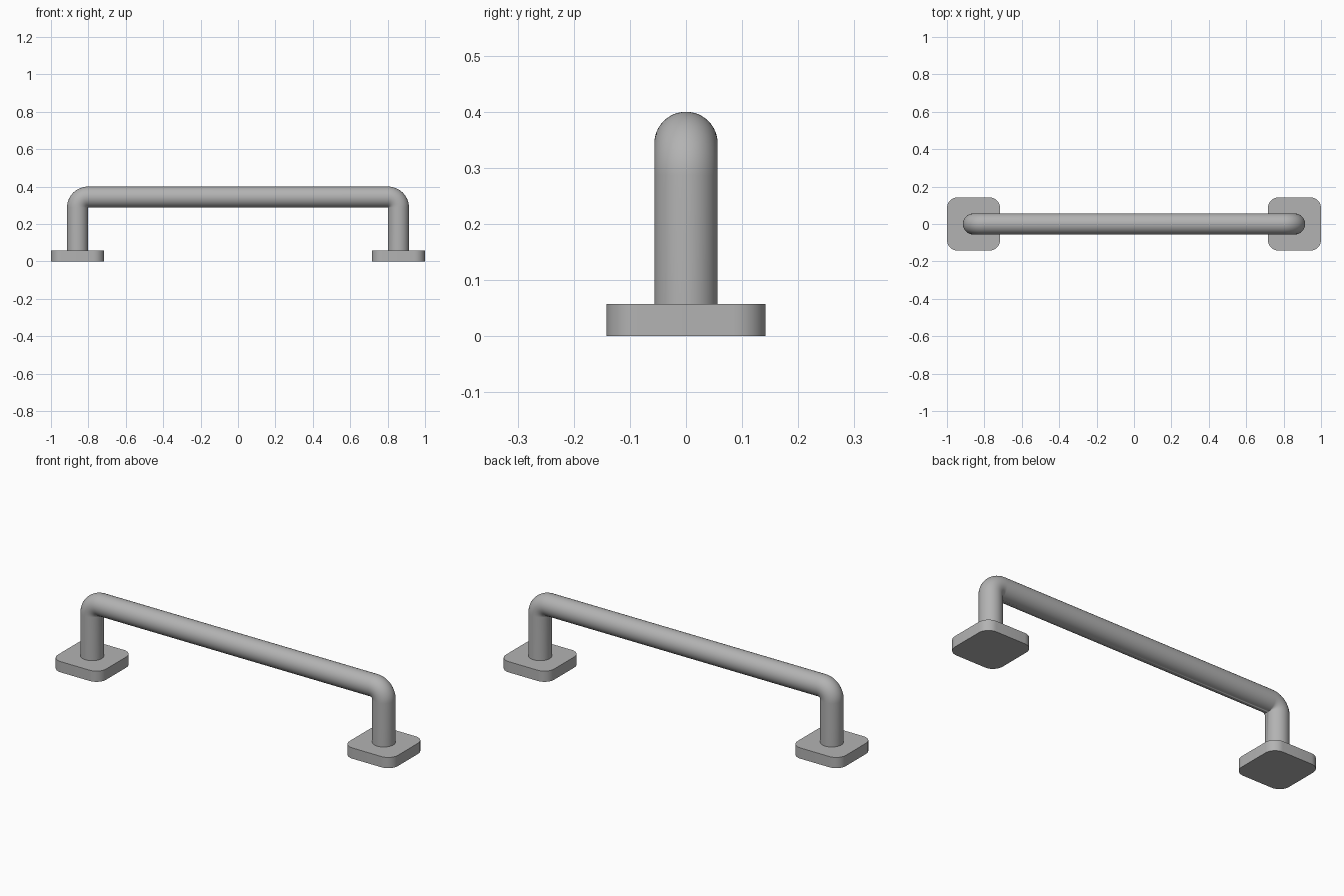
import bpy, bmesh
from math import sin, cos, pi, radians
from mathutils import Vector

cube = bpy.data.objects.get("Cube")
if cube:
    bpy.data.objects.remove(cube, do_unlink=True)

metal = bpy.data.materials.new("satin_grey_metal")
metal.use_nodes = True
grey = (0.45, 0.45, 0.45, 1)
metal.diffuse_color = grey
metal.node_tree.nodes["Principled BSDF"].inputs["Base Color"].default_value = grey

LEG_X = 0.858       # leg centre
PLATE = 0.284       # plate width
PLATE_H = 0.057
R = 0.0565          # bar radius, also the bend radius
TOP = 0.4
SIDES, STEPS = 48, 16


def finish(name, bm):
    bmesh.ops.recalc_face_normals(bm, faces=bm.faces)
    mesh = bpy.data.meshes.new(name)
    bm.to_mesh(mesh)
    bm.free()
    mesh.materials.append(metal)
    obj = bpy.data.objects.new(name, mesh)
    bpy.context.collection.objects.link(obj)
    bpy.ops.object.select_all(action='DESELECT')
    obj.select_set(True)
    bpy.context.view_layer.objects.active = obj
    bpy.ops.object.shade_smooth_by_angle(angle=radians(35))


# Mounting plates with rounded vertical corners
for side, x in (("left", LEG_X), ("right", -LEG_X)):
    bm = bmesh.new()
    bmesh.ops.create_cube(bm, size=1)
    for v in bm.verts:
        v.co = (v.co.x * PLATE + x, v.co.y * PLATE, (v.co.z + 0.5) * PLATE_H)
    upright = [e for e in bm.edges if abs(e.verts[0].co.z - e.verts[1].co.z) > 0.01]
    bmesh.ops.bevel(bm, geom=upright, offset=0.057, segments=10, profile=0.5,
                    affect='EDGES')
    finish(side + "_mounting_plate", bm)

# Handle path: each station has a centre and an outward direction in the xz plane
half = [(Vector((LEG_X, 0, PLATE_H)), Vector((1, 0, 0)))]
pivot = Vector((LEG_X - R, 0, TOP - 2 * R))
for i in range(STEPS + 1):
    a = pi / 2 * i / STEPS
    out = Vector((cos(a), 0, sin(a)))
    half.append((pivot + out * R, out))
flip = Vector((-1, 1, 1))
path = half + [(c * flip, o * flip) for c, o in reversed(half)]

# Round bar swept along the path, with tight bends pinched at the inner corner
bm = bmesh.new()
rings = []
for centre, out in path:
    rings.append([bm.verts.new(centre + out * R * cos(2 * pi * k / SIDES)
                               + Vector((0, R * sin(2 * pi * k / SIDES), 0)))
                  for k in range(SIDES)])
for a, b in zip(rings, rings[1:]):
    for k in range(SIDES):
        n = (k + 1) % SIDES
        bm.faces.new((a[k], a[n], b[n], b[k]))
bm.faces.new(rings[0])
bm.faces.new(rings[-1])
bmesh.ops.remove_doubles(bm, verts=bm.verts, dist=0.00001)
finish("handle_bar", bm)
